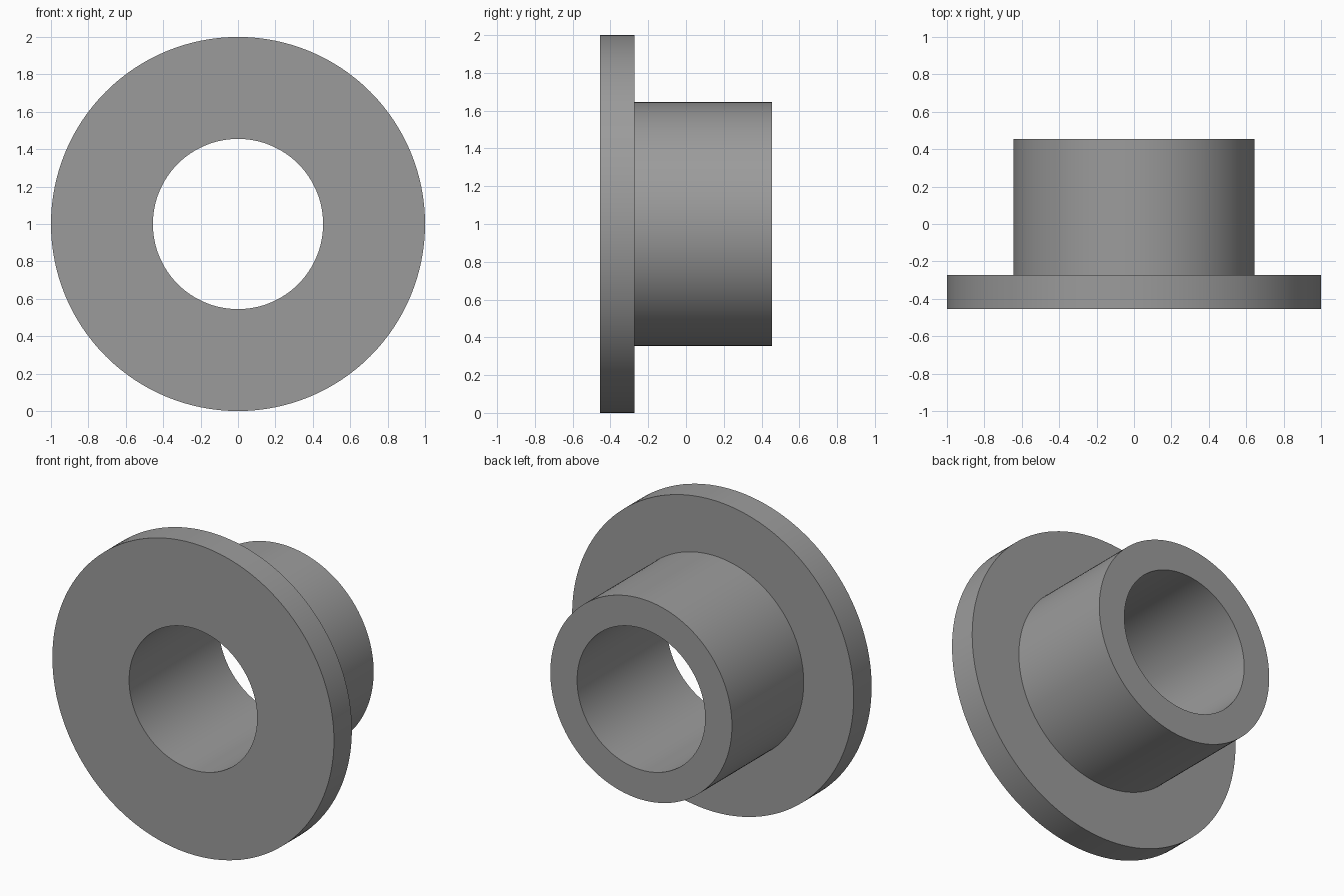
import bpy, bmesh, math

if "Cube" in bpy.data.objects:
    bpy.data.objects.remove(bpy.data.objects["Cube"])

SEGMENTS = 128
# Closed half-section of the flanged bushing: (radius, y)
PROFILE = [(0.455, -0.455), (1.0, -0.455), (1.0, -0.273),
           (0.645, -0.273), (0.645, 0.455), (0.455, 0.455)]

grey = bpy.data.materials.new("plain grey")
grey.diffuse_color = (0.33, 0.33, 0.33, 1)
grey.use_nodes = True
grey.node_tree.nodes["Principled BSDF"].inputs["Base Color"].default_value = grey.diffuse_color

# Revolve the section around the horizontal bore axis
bm = bmesh.new()
rings = []
for i in range(SEGMENTS):
    a = 2 * math.pi * i / SEGMENTS
    rings.append([bm.verts.new((r * math.cos(a), y, 1 + r * math.sin(a)))
                  for r, y in PROFILE])
n = len(PROFILE)
for i in range(SEGMENTS):
    p, q = rings[i], rings[(i + 1) % SEGMENTS]
    for k in range(n):
        m = (k + 1) % n
        bm.faces.new((p[k], p[m], q[m], q[k]))
bmesh.ops.recalc_face_normals(bm, faces=bm.faces)

mesh = bpy.data.meshes.new("flanged_bushing")
bm.to_mesh(mesh)
bm.free()
mesh.materials.append(grey)
bushing = bpy.data.objects.new("flanged_bushing", mesh)
bpy.context.collection.objects.link(bushing)

# Smooth round walls, crisp rims
bpy.context.view_layer.objects.active = bushing
bushing.select_set(True)
bpy.ops.object.shade_smooth_by_angle(angle=math.radians(30))
